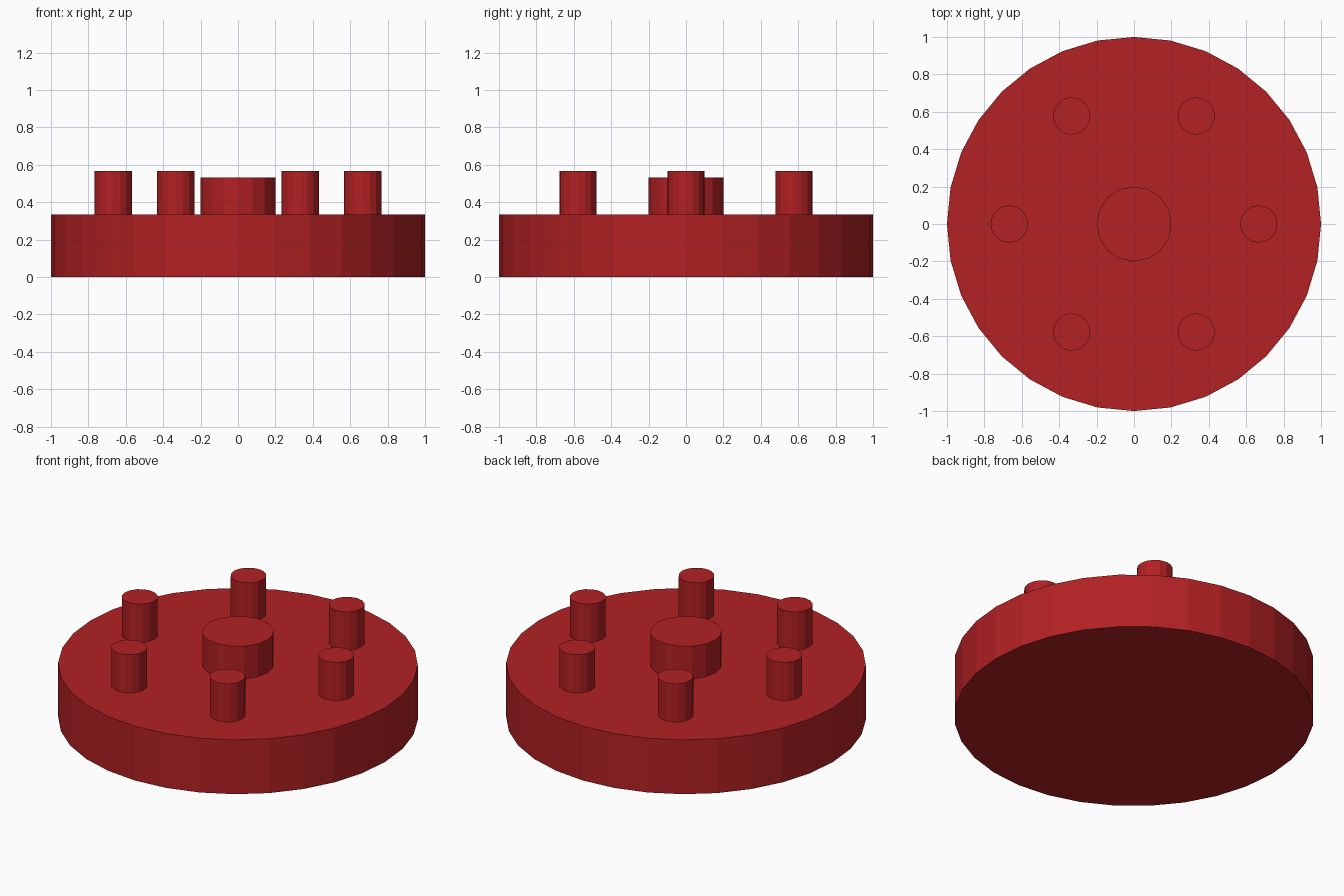
import bpy
import math

if "Cube" in bpy.data.objects:
    bpy.data.objects.remove(bpy.data.objects["Cube"])

red = bpy.data.materials.new("red")
red.diffuse_color = (0.45, 0.015, 0.017, 1)
red.use_nodes = True
red.node_tree.nodes["Principled BSDF"].inputs["Base Color"].default_value = red.diffuse_color

DISC_TOP = 0.333
SINK = 0.02  # raised parts are set slightly into the disc


def cylinder(name, radius, bottom, top, sides, x=0, y=0):
    bpy.ops.mesh.primitive_cylinder_add(
        vertices=sides, radius=radius, depth=top - bottom,
        location=(x, y, (top + bottom) / 2))
    obj = bpy.context.object
    obj.name = name
    obj.data.materials.append(red)
    return obj


# Base disc
cylinder("disc", 1.0, 0, DISC_TOP, 32)

# Central hub
cylinder("hub", 0.2, DISC_TOP - SINK, 0.533, 16)

# Ring of six pegs
for i in range(6):
    a = i * math.tau / 6
    cylinder(f"peg_{i + 1}", 0.1, DISC_TOP - SINK, 0.567, 16,
             0.667 * math.cos(a), 0.667 * math.sin(a))
